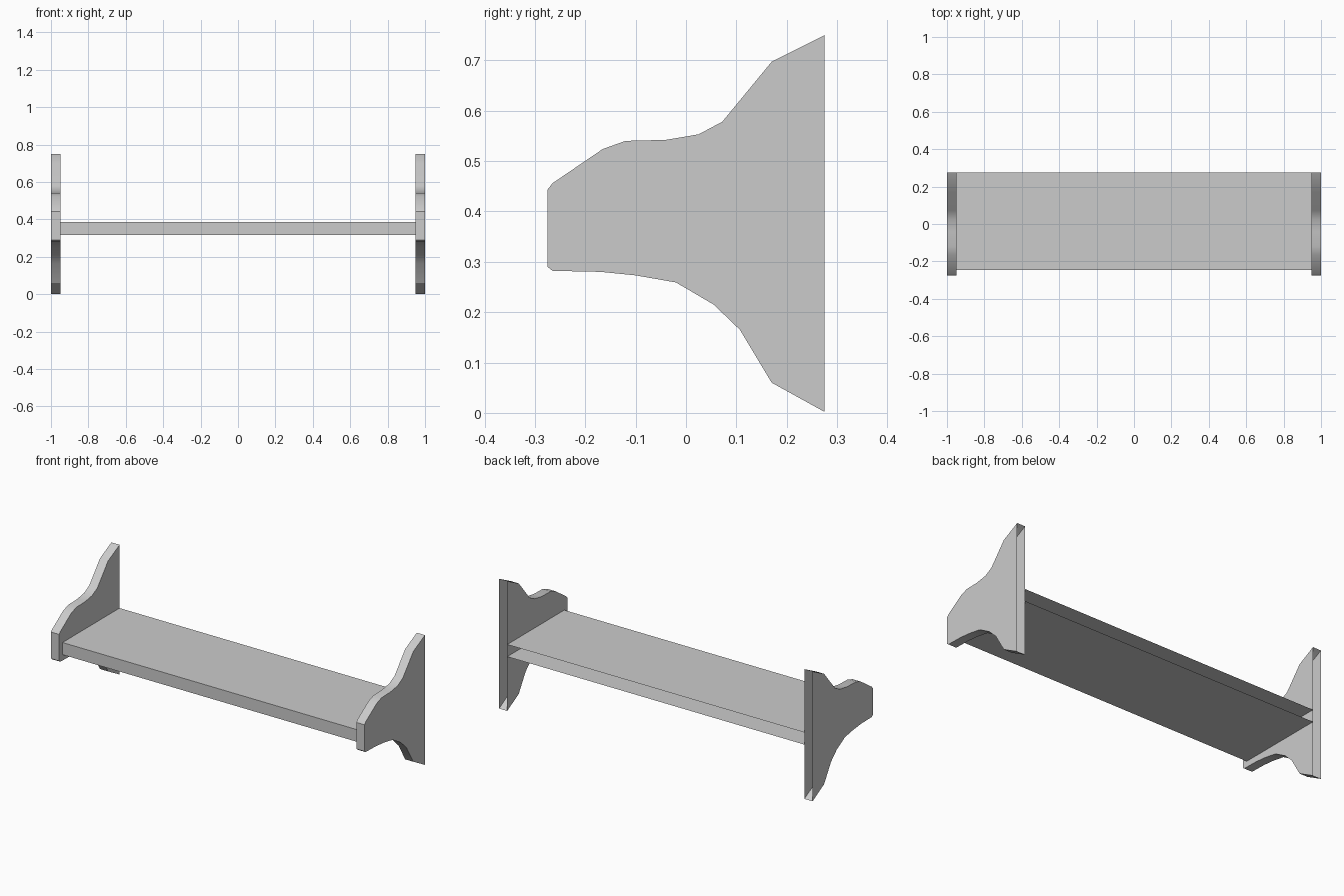
import bpy
import bmesh
import math

cube = bpy.data.objects.get("Cube")
if cube:
    bpy.data.objects.remove(cube, do_unlink=True)

# Single painted finish
GREY = (0.6, 0.6, 0.6, 1)
paint = bpy.data.materials.new("light_grey")
paint.use_nodes = True
paint.diffuse_color = GREY
paint.node_tree.nodes["Principled BSDF"].inputs["Base Color"].default_value = GREY

BACK = 0.275
INNER, OUTER = 0.948, 1.0


def open_prism(name, profile, x0, x1, caps=True):
    """Sweep a (y, z) outline along x; the span from last to first point, at the back, stays open."""
    bm = bmesh.new()
    a, b = [[bm.verts.new((x, y, z)) for y, z in profile] for x in (x0, x1)]
    for i in range(len(profile) - 1):
        bm.faces.new((a[i], a[i + 1], b[i + 1], b[i]))
    if caps:
        bm.faces.new(a[::-1])
        bm.faces.new(b)
    bm.normal_update()
    bmesh.ops.recalc_face_normals(bm, faces=bm.faces)
    mesh = bpy.data.meshes.new(name)
    bm.to_mesh(mesh)
    bm.free()
    mesh.materials.append(paint)
    obj = bpy.data.objects.new(name, mesh)
    bpy.context.collection.objects.link(obj)
    return obj


def smooth(obj):
    bpy.ops.object.select_all(action="DESELECT")
    obj.select_set(True)
    bpy.context.view_layer.objects.active = obj
    bpy.ops.object.shade_smooth_by_angle(angle=math.radians(30))


# Curved bracket outline, from the bottom rear round the nose to the top rear
bracket = [
    (BACK, 0.002), (0.17, 0.06), (0.107, 0.165), (0.055, 0.215),
    (-0.02, 0.259), (-0.1, 0.273), (-0.17, 0.28), (-0.265, 0.282),
    (-0.275, 0.29), (-0.275, 0.443), (-0.265, 0.456), (-0.165, 0.524),
    (-0.12, 0.54), (-0.04, 0.542), (0.025, 0.553), (0.072, 0.578),
    (0.17, 0.697), (BACK, 0.75),
]
for side, sign in (("left", 1), ("right", -1)):
    smooth(open_prism(side + "_bracket", bracket, sign * INNER, sign * OUTER))

# Shelf board between the brackets, open at the wall and where it meets them
board = [(BACK, 0.315), (-0.245, 0.315), (-0.245, 0.385), (BACK, 0.385)]
open_prism("shelf_board", board, -INNER, INNER, caps=False)
